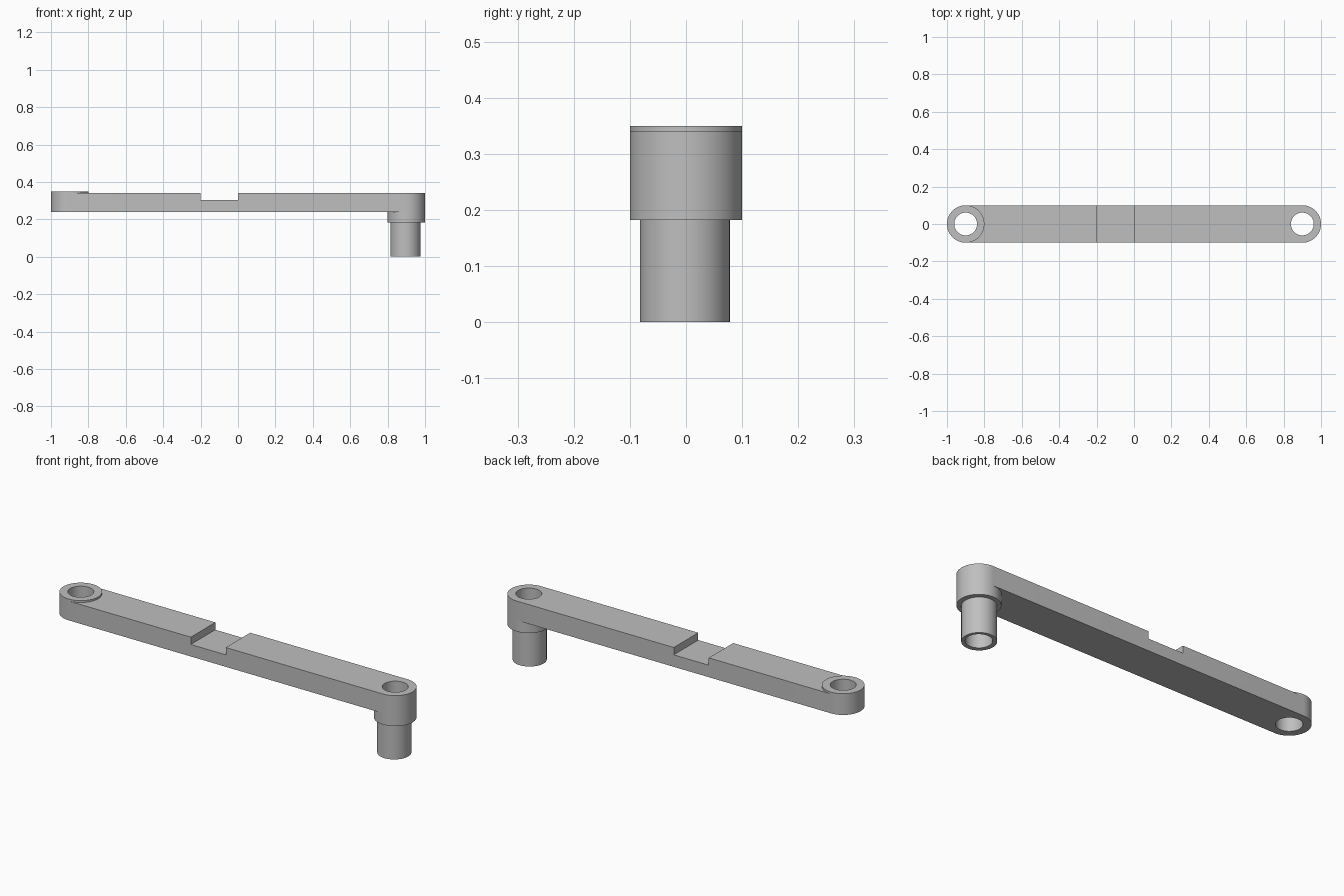
import bpy, bmesh
from math import sin, cos, pi

cube = bpy.data.objects.get("Cube")
if cube:
    bpy.data.objects.remove(cube, do_unlink=True)

END_X, END_R, HOLE_R = 0.9, 0.1, 0.061
BAR_BOTTOM, BAR_TOP = 0.24, 0.34
SEGMENTS = 64

grey = bpy.data.materials.new("light grey")
grey.use_nodes = True
grey.diffuse_color = (0.52, 0.52, 0.52, 1)
grey.node_tree.nodes["Principled BSDF"].inputs["Base Color"].default_value = grey.diffuse_color


def circle(x, y, r, start=0, sweep=2 * pi, count=SEGMENTS):
    return [(x + r * cos(start + sweep * i / count),
             y + r * sin(start + sweep * i / count)) for i in range(count)]


def make_object(name, bm):
    bmesh.ops.recalc_face_normals(bm, faces=bm.faces)
    mesh = bpy.data.meshes.new(name)
    bm.to_mesh(mesh)
    bm.free()
    obj = bpy.data.objects.new(name, mesh)
    bpy.context.collection.objects.link(obj)
    mesh.materials.append(grey)
    return obj


def prism(name, outline, z0, z1):
    """Solid extruded from a flat outline."""
    bm = bmesh.new()
    base = bm.faces.new([bm.verts.new((x, y, z0)) for x, y in outline])
    top = bmesh.ops.extrude_face_region(bm, geom=[base], use_keep_orig=True)["geom"]
    verts = [v for v in top if isinstance(v, bmesh.types.BMVert)]
    bmesh.ops.translate(bm, verts=verts, vec=(0, 0, z1 - z0))
    return make_object(name, bm)


def sleeve(name, outer, hole, z0, z1):
    """Tube between an outer outline and a hole outline."""
    bm = bmesh.new()
    loops = [[bm.verts.new((x, y, z)) for x, y in line]
             for line, z in ((outer, z0), (outer, z1), (hole, z1), (hole, z0))]
    for a, b in zip(loops, loops[1:] + loops[:1]):
        for i in range(SEGMENTS):
            j = (i + 1) % SEGMENTS
            bm.faces.new((a[i], a[j], b[j], b[i]))
    return make_object(name, bm)


def smooth(obj):
    bpy.ops.object.select_all(action="DESELECT")
    obj.select_set(True)
    bpy.context.view_layer.objects.active = obj
    bpy.ops.object.shade_smooth_by_angle(angle=pi / 6)


# Bar with rounded ends
half = SEGMENTS // 2
outline = (circle(END_X, 0, END_R, -pi / 2, pi, half) + [(END_X, END_R)]
           + circle(-END_X, 0, END_R, pi / 2, pi, half) + [(-END_X, -END_R)])
bar = prism("arm_bar", outline, BAR_BOTTOM, BAR_TOP)

# Cross notch and end holes cut from the bar
hole_outlines = [circle(side * END_X, 0, HOLE_R) for side in (-1, 1)]
notch = [(-0.2, -0.2), (0, -0.2), (0, 0.2), (-0.2, 0.2)]
cutters = [prism("notch_cutter", notch, 0.302, 0.5)]
cutters += [prism("hole_cutter", line, 0.1, 0.5) for line in hole_outlines]
bpy.context.view_layer.objects.active = bar
for cutter in cutters:
    cutter.hide_render = True
    mod = bar.modifiers.new(cutter.name, "BOOLEAN")
    mod.operation, mod.solver, mod.object = "DIFFERENCE", "EXACT", cutter
    bpy.ops.object.modifier_apply(modifier=mod.name)
    bpy.data.objects.remove(cutter, do_unlink=True)

# Raised boss, lower collar and hollow pin
right_hole, left_hole = hole_outlines
boss = sleeve("raised_boss", circle(-END_X, 0, END_R), right_hole, BAR_TOP, 0.35)
collar = sleeve("pin_collar", circle(END_X, 0, END_R), left_hole, 0.182, BAR_BOTTOM)
pin = sleeve("hollow_pin", circle(0.896, -0.002, 0.08), left_hole, 0, 0.182)

for part in (bar, boss, collar, pin):
    smooth(part)
